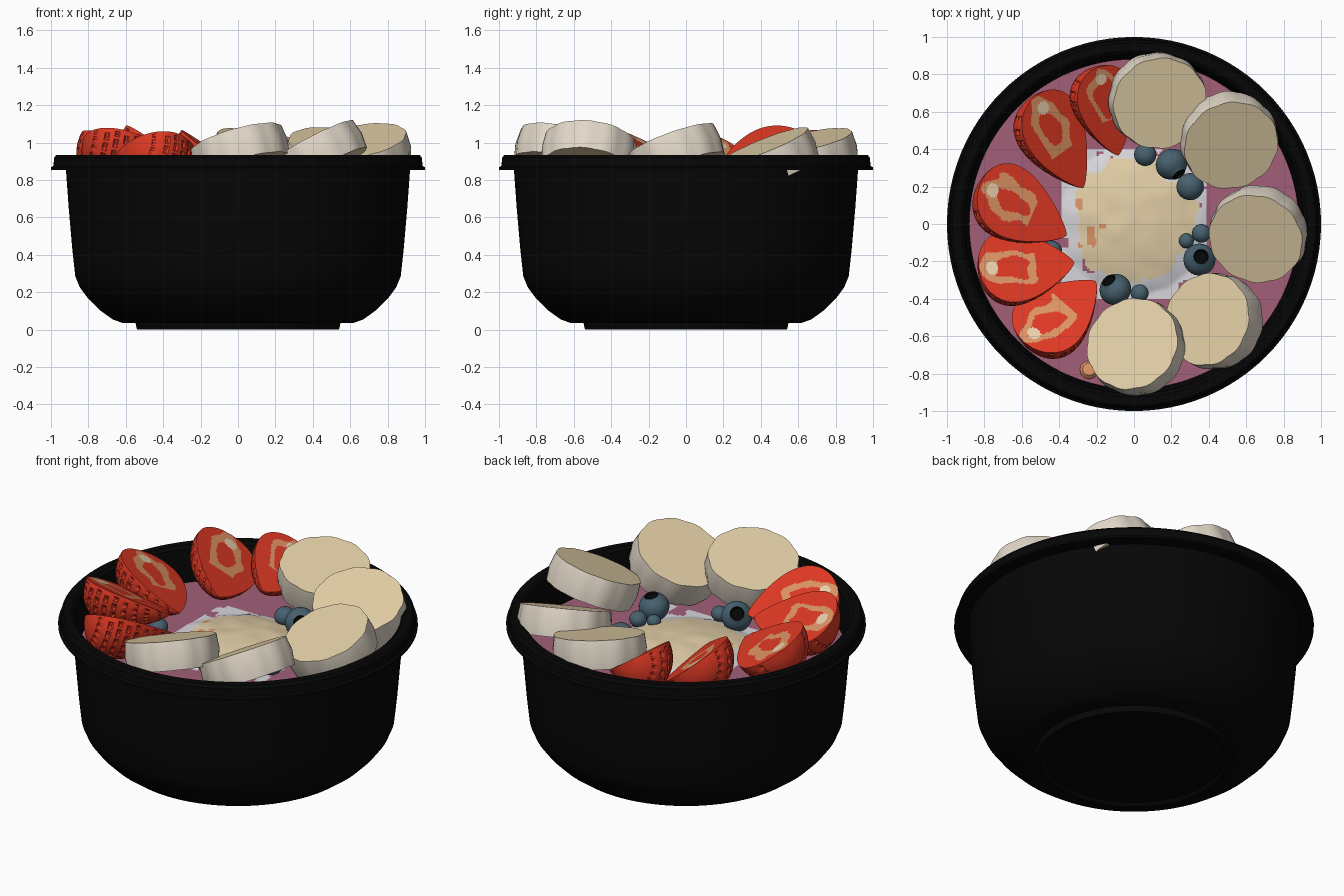
import bpy, bmesh, math, random
from mathutils import Vector, Matrix, noise

if "Cube" in bpy.data.objects:
    bpy.data.objects.remove(bpy.data.objects["Cube"])

random.seed(4)
TAU = math.tau


def lin(h):
    c = [int(h[i:i + 2], 16) / 255 for i in (0, 2, 4)]
    return [x / 12.92 if x <= 0.04045 else ((x + 0.055) / 1.055) ** 2.4 for x in c] + [1]


COLOURS = {"black": "060606", "red": "DC3823", "seed_red": "A52A1A", "peach": "DA9263",
           "pale_cream": "EAD2AE", "banana_flesh": "E2CEA6", "banana_edge": "E2D8C8",
           "blueberry_blue": "47616F", "berry_pink": "A25F78", "coconut_white": "D6D6DC"}
MATS = {}
for n, h in COLOURS.items():
    MATS[n] = bpy.data.materials.new(n)
    MATS[n].diffuse_color = lin(h)


def make(name, verts, faces, cols, closed=True, matrix=None):
    """Object from vertices, faces and one colour name per face."""
    me = bpy.data.meshes.new(name)
    me.from_pydata(verts, [], faces)
    used = list(dict.fromkeys(cols))
    for c in used:
        me.materials.append(MATS[c])
    me.polygons.foreach_set("material_index", [used.index(c) for c in cols])
    if closed:
        bm = bmesh.new()
        bm.from_mesh(me)
        bmesh.ops.remove_doubles(bm, verts=bm.verts, dist=1e-5)
        bmesh.ops.recalc_face_normals(bm, faces=bm.faces)
        bm.to_mesh(me)
        bm.free()
    ob = bpy.data.objects.new(name, me)
    if matrix:
        ob.matrix_world = matrix
    bpy.context.collection.objects.link(ob)
    return ob


def revolve(name, prof, cols, segs, matrix=None, wobble=lambda a: 1.0):
    """Spin an (r, z) profile about z; cols holds one colour per band."""
    v, f, c = [], [], []
    for i in range(segs):
        a = TAU * i / segs
        w = wobble(a)
        v += [(r * w * math.cos(a), r * w * math.sin(a), z) for r, z in prof]
    k = len(prof)
    for i in range(segs):
        p, q = i * k, (i + 1) % segs * k
        for j in range(k - 1):
            f.append((p + j, q + j, q + j + 1, p + j + 1))
            c.append(cols[j])
    return make(name, v, f, c, True, matrix)


def frame(origin, z, x=(1, 0, 0)):
    """Matrix at origin with local z along z and local x close to x."""
    x = Vector(x).normalized()
    z = Vector(z).normalized()
    y = z.cross(x).normalized()
    return Matrix.Translation(origin) @ Matrix((y.cross(z), y, z)).transposed().to_4x4()


# Bowl with foot ring, rounded base, lipped rim and inner wall
bowl = [(0, .018), (.5, .015), (.52, 0), (.54, 0), (.548, .035), (.62, .037), (.67, .055), (.74, .105),
        (.80, .165), (.845, .225), (.87, .285), (.885, .42), (.905, .65), (.92, .855), (1, .855),
        (1, .868), (.987, .875), (.983, .92), (.97, .935), (.925, .935), (.908, .92),
        (.89, .8), (.878, .7), (.83, .3), (.7, .12), (0, .09)]
revolve("bowl", bowl, ["black"] * 25, 96)

# Smoothie filling: pink surface, torn white coconut patch, crumbly mound in the middle
LEVEL = .725


def height(x, y):
    r = math.hypot(x, y - .02)
    bump = .07 * max(0, 1 - (r / .4) ** 2)
    return LEVEL + bump + (.007 * noise.noise(Vector((x * 9, y * 9, 1))) if r < .4 else 0)


def fill_colour(x, y):
    n1 = noise.noise(Vector((x * 7, y * 7, 3)))
    n2 = noise.noise(Vector((x * 15, y * 15, 8)))
    if math.hypot(x, y - .03) < .325 + .08 * n1 + .05 * n2:
        edge = math.hypot(x + .28, y + .02) < .16
        return "peach" if edge and n2 > .28 else "banana_flesh"
    inside = abs(x) < .39 and abs(y) < .395
    return "coconut_white" if inside and n1 + .5 * n2 < .25 else "berry_pink"


N, S = 146, .0125
verts = [((i - N / 2) * S, (j - N / 2) * S) for i in range(N + 1) for j in range(N + 1)]
faces, cols = [], []
for i in range(N):
    for j in range(N):
        x, y = (i + .5 - N / 2) * S, (j + .5 - N / 2) * S
        if math.hypot(x, y) < .895:
            a = i * (N + 1) + j
            faces.append((a, a + N + 1, a + N + 2, a + 1))
            cols.append(fill_colour(x, y))
used = sorted({k for f in faces for k in f})
remap = {k: n for n, k in enumerate(used)}
make("filling", [(*verts[k], height(*verts[k])) for k in used],
     [[remap[k] for k in f] for f in faces], cols, closed=False)


# Banana slices: (centre of the top face), (face normal)
def banana(idx, top, normal):
    R, T, ph = .26, .165, random.uniform(0, 6)
    prof = [(0, -T), (R - .012, -T), (R, -T * .5), (R - .01, 0), (0, 0)]
    cols = ["banana_flesh", "banana_edge", "banana_edge", "banana_flesh"]
    revolve(f"banana_slice_{idx}", prof, cols, 66, frame(top, normal),
            lambda a: 1 + .03 * abs(math.cos(5.5 * a + ph)) + .015 * math.sin(2 * a + ph) - .02)


for k, (t, n) in enumerate([((.14, .645, 1.01), (.18, -.2, .95)), ((.52, .42, .985), (.14, -.36, .9)),
                            ((.65, -.08, 1.01), (-.17, -.33, .9)), ((.39, -.51, 1.0), (-.46, .12, .87)),
                            ((-.01, -.64, 1.02), (-.27, .22, .93))]):
    banana(k + 1, t, n)


# Halved strawberries: cut faces fanned round the bowl, dimpled seeded skin underneath
def strawberry(idx, base, tip, normal, W=.21, D=.21):
    base, tip = Vector(base), Vector(tip)
    L = (tip - base).length
    NS, NA, NT = 80, 44, 44

    def width(s):
        return max(0, math.sin(math.pi * s ** .64)) ** .75 if 0 < s < 1 else 0

    v, f, c = [], [], []
    for i in range(NS + 1):                       # skin
        s = i / NS
        for j in range(NA + 1):
            a = math.pi * j / NA
            dip = 4 < i < NS - 4 and 1 < j < NA - 1 and i % 8 < 3 and (j + i // 8 % 2 * 2) % 4 < 2
            w = width(s) - (.055 if dip else 0) * min(1, 2 * width(s))
            v.append((s * L, W * w * math.cos(a), -D * w * math.sin(a)))
    for i in range(NS):
        for j in range(NA):
            p = i * (NA + 1) + j
            f.append((p, p + 1, p + NA + 2, p + NA + 1))
            seed = 4 < i < NS - 6 and 1 < j < NA - 2 and i % 8 < 2 and (j + i // 8 % 2 * 2) % 4 == 0
            c.append("seed_red" if seed else "red")
    off = len(v)
    for i in range(NS + 1):                       # cut face
        s = i / NS
        v += [(s * L, W * width(s) * (2 * j / NT - 1), 0) for j in range(NT + 1)]
    for i in range(NS):
        for j in range(NT):
            p = off + i * (NT + 1) + j
            f.append((p, p + 1, p + NT + 2, p + NT + 1))
            s, y = (i + .5) / NS, width((i + .5) / NS) * (2 * (j + .5) / NT - 1)
            d = math.hypot((s - .36) / .33, y / .55) + .4 * noise.noise(Vector((s * 5, y * 2.5, idx * 5.3)))
            if math.hypot((s - .14) / .06, y / .2) < 1:
                c.append("pale_cream")
            else:
                c.append("peach" if .58 < d < .95 and s < .6 else "red")
    make(f"strawberry_half_{idx}", v, f, c, True, frame(base, normal, tip - base))


for k, args in enumerate([((-.19, .84, 1.0), (-.14, .38, .82), (.55, -.05, .8), .18),
                          ((-.52, .69, 1.0), (-.35, .19, .79), (.6, .12, .76)),
                          ((-.82, .22, 1.01), (-.40, -.08, .79), (.42, .25, .8)),
                          ((-.83, -.24, 1.02), (-.36, -.27, .79), (.15, .42, .85)),
                          ((-.59, -.63, 1.0), (-.20, -.33, .82), (-.12, .5, .82))]):
    strawberry(k + 1, *args)


# Blueberries with a sunken dark crown; n is the crown direction
def blueberry(idx, x, y, r, n=(.2, .1, -1)):
    prof = [(r * math.sin(t), -r * .92 * math.cos(t)) for t in [math.pi * i / 16 for i in range(14)]]
    prof += [(r * .46, r * .88), (r * .38, r * .72), (0, r * .65)]
    revolve(f"blueberry_{idx}", prof, ["blueberry_blue"] * 14 + ["black"] * 2, 24,
            frame((x, y, LEVEL + .015 + r * .7), n))


for k, b in enumerate([(.06, .37, .06), (.2, .32, .086, (.5, -.7, .4)), (.3, .2, .073), (.36, -.05, .05),
                       (.28, -.09, .04), (.35, -.19, .086, (.1, .2, .9)), (-.44, -.145, .056),
                       (-.1, -.35, .086, (-.4, .55, .5)), (.03, -.37, .048)]):
    blueberry(k + 1, *b)

# Small loose fruit piece near the front rim
revolve("fruit_piece", [(0, -.03), (.04, -.02), (.05, 0), (.035, .02), (0, .025)], ["peach"] * 4, 12,
        frame((-.24, -.78, LEVEL + .01), (0, .2, 1)))

# Smooth shading with sharp edges kept
for ob in bpy.context.collection.objects:
    ob.select_set(True)
    bpy.context.view_layer.objects.active = ob
bpy.ops.object.shade_smooth_by_angle(angle=math.radians(35))

for m in bpy.data.materials:
    if m.users and not m.is_grease_pencil:
        m.use_nodes = True
        m.node_tree.nodes["Principled BSDF"].inputs["Base Color"].default_value = m.diffuse_color
